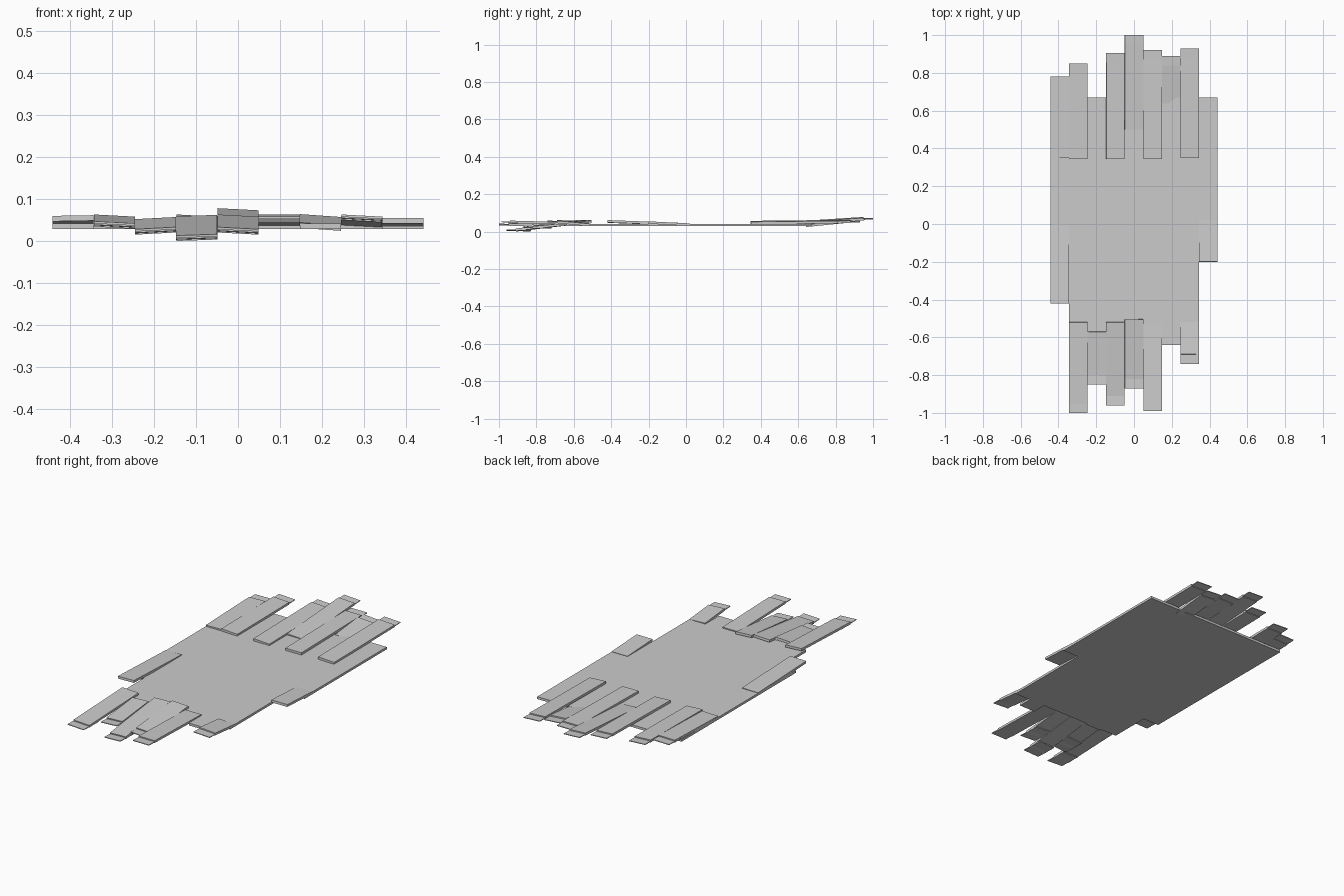
import bpy, math
from mathutils import Matrix, Vector

if "Cube" in bpy.data.objects:
    bpy.data.objects.remove(bpy.data.objects["Cube"], do_unlink=True)

grey = bpy.data.materials.new("plain_grey")
grey.use_nodes = True
colour = (0.6, 0.6, 0.6, 1)
grey.diffuse_color = colour
grey.node_tree.nodes["Principled BSDF"].inputs["Base Color"].default_value = colour

WIDTH = 0.098
THICK = 0.013


def plank(name, x, start, end, roll=0, width=WIDTH, thick=THICK):
    """Board between two (y, z) centre points, rolled about its length."""
    a, b = sorted((Vector((x, *start)), Vector((x, *end))), key=lambda p: p.y)
    d = b - a
    bpy.ops.mesh.primitive_cube_add(size=1)
    ob = bpy.context.object
    ob.name = name
    ob.data.materials.append(grey)
    turn = Matrix.Rotation(math.atan2(d.z, d.y), 4, "X") @ Matrix.Rotation(math.radians(roll), 4, "Y")
    size = Matrix.Diagonal((width, d.length, thick, 1))
    ob.data.transform(Matrix.Translation((a + b) / 2) @ turn @ size)
    return ob


def column(i):
    return i * 0.0983


# Flat deck of boards lying side by side
deck_starts = [-0.33, -0.56, -0.57, -0.56, -0.56, -0.56, -0.64, -0.56, -0.05]
for i, start in enumerate(deck_starts):
    plank("deck_board", column(i - 4), (start, 0.037), (0.67, 0.037), width=0.0985)

# Loose boards: column, inner y and z, outer y and z, roll
front_boards = [
    (-3, -0.52, 0.056, -1.0, 0.040, 3),
    (-2, -0.57, 0.050, -0.85, 0.026, -3),
    (-1, -0.52, 0.056, -0.96, 0.010, -2),
    (0, -0.505, 0.056, -0.87, 0.026, 3),
    (1, -0.53, 0.043, -0.99, 0.054, 0),
    (3, -0.52, 0.040, -0.74, 0.056, 3),
]
back_boards = [
    (-4, 0.35, 0.045, 0.78, 0.056, -1),
    (-3, 0.345, 0.050, 0.85, 0.054, 3),
    (-1, 0.345, 0.048, 0.905, 0.056, 3),
    (0, 0.50, 0.042, 1.0, 0.071, 3),
    (1, 0.345, 0.050, 0.92, 0.058, 0),
    (2, 0.64, 0.036, 0.89, 0.056, 4),
    (3, 0.35, 0.050, 0.93, 0.056, 3),
]
for label, boards in (("front", front_boards), ("back", back_boards)):
    for col, y0, z0, y1, z1, roll in boards:
        side = math.copysign(1, y1)
        x = column(col)
        plank(label + "_loose_board", x, (y0, z0), (y1 - side * 0.05, z1), roll)
        # Thin splintered tip past the end of the board
        plank(label + "_board_tip", x, (y1 - side * 0.13, z1 - 0.004), (y1, z1),
              roll, thick=0.004)

# Lifted boards along the two sides
plank("right_side_board", column(-4), (0.0, 0.040), (-0.42, 0.056), -1)
plank("left_side_board", column(4), (0.02, 0.039), (-0.2, 0.050))

# Rest the lowest point on the ground
bpy.context.view_layer.update()
parts = [o for o in bpy.data.objects if o.type == "MESH" and grey.name in o.data.materials]
low = min(v.co.z for o in parts for v in o.data.vertices)
for o in parts:
    o.data.transform(Matrix.Translation((0, 0, -low)))
